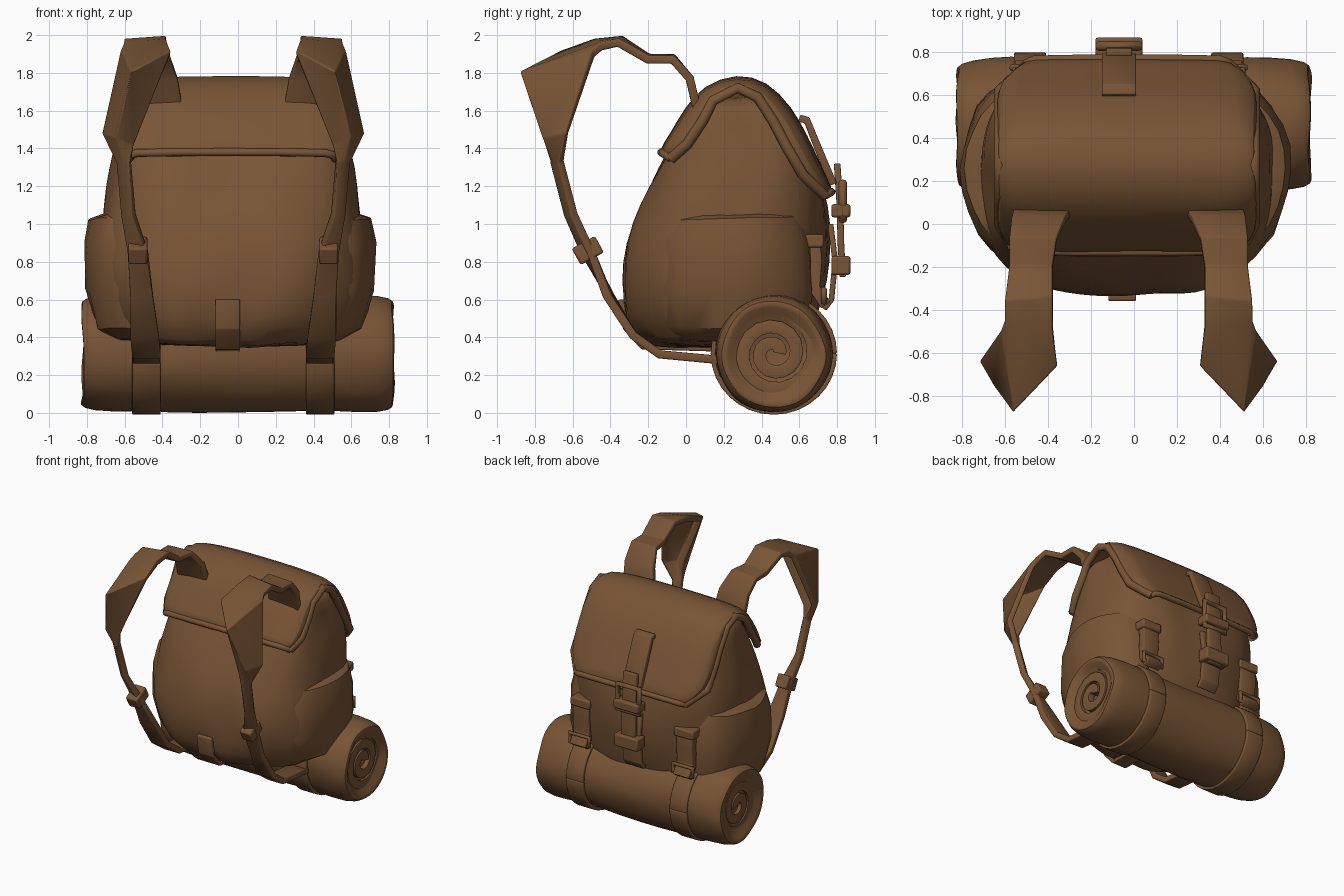
import bpy, bmesh, math
from mathutils import Vector, noise

if "Cube" in bpy.data.objects:
    bpy.data.objects.remove(bpy.data.objects["Cube"])

brown = bpy.data.materials.new("brown_canvas")
brown.use_nodes = True
COLOUR = (0.19, 0.09, 0.036, 1)
brown.diffuse_color = COLOUR
brown.node_tree.nodes["Principled BSDF"].inputs["Base Color"].default_value = COLOUR


def make(name, bm, thick=0, subdiv=0, bevel=0, angle=40):
    bmesh.ops.recalc_face_normals(bm, faces=bm.faces)
    mesh = bpy.data.meshes.new(name)
    bm.to_mesh(mesh)
    bm.free()
    mesh.materials.append(brown)
    mesh.shade_smooth()
    mesh.set_sharp_from_angle(angle=math.radians(angle))
    obj = bpy.data.objects.new(name, mesh)
    bpy.context.collection.objects.link(obj)
    if thick:
        m = obj.modifiers.new("Thickness", "SOLIDIFY")
        m.thickness, m.offset = thick, 0
    if bevel:
        m = obj.modifiers.new("Bevel", "BEVEL")
        m.width, m.segments = bevel, 2
    if subdiv:
        m = obj.modifiers.new("Smooth", "SUBSURF")
        m.levels = m.render_levels = subdiv
    return obj


def loft(name, rows, closed=False, caps=False, wrinkle=0, **kw):
    """Skin a list of equally long point rows."""
    bm = bmesh.new()
    grid = []
    for row in rows:
        pts = [Vector(p) for p in row]
        if wrinkle:
            pts = [p + noise.noise_vector(p * 4.5) * wrinkle for p in pts]
        grid.append([bm.verts.new(p) for p in pts])
    n = len(grid[0])
    for a, b in zip(grid, grid[1:]):
        for i in range(n if closed else n - 1):
            j = (i + 1) % n
            bm.faces.new((a[i], a[j], b[j], b[i]))
    if caps:
        bm.faces.new(grid[0])
        bm.faces.new(grid[-1])
    return make(name, bm, **kw)


def box(name, centre, size, bevel=0.012, tilt=0):
    bm = bmesh.new()
    bmesh.ops.create_cube(bm, size=1)
    bmesh.ops.scale(bm, vec=size, verts=bm.verts)
    obj = make(name, bm, bevel=bevel)
    obj.location = centre
    obj.rotation_euler.x = tilt


def tube(name, pts, radius, cyclic=False):
    cu = bpy.data.curves.new(name, "CURVE")
    cu.dimensions = "3D"
    cu.bevel_depth, cu.bevel_resolution, cu.use_fill_caps = radius, 2, True
    sp = cu.splines.new("POLY")
    sp.points.add(len(pts) - 1)
    for p, co in zip(sp.points, pts):
        p.co = (*co, 1)
    sp.use_cyclic_u = cyclic
    sp.use_smooth = True
    cu.materials.append(brown)
    obj = bpy.data.objects.new(name, cu)
    bpy.context.collection.objects.link(obj)


def oval(cx, hw, y0, y1, z, power=2.8, n=40):
    """Rounded-rectangle ring at one height."""
    pts = []
    for i in range(n):
        a = math.tau * i / n
        c, s = math.cos(a), math.sin(a)
        k = (abs(c) ** power + abs(s) ** power) ** (-1 / power)
        pts.append((cx + hw * c * k, (y0 + y1) / 2 + (y1 - y0) / 2 * s * k, z))
    return pts


# Main bag: height, front, back, half width, squareness
BODY = [(.35, -.1, .55, .48, 2.8), (.38, -.24, .65, .59, 2.8), (.5, -.32, .7, .66, 2.8),
        (.7, -.345, .74, .69, 2.8), (.9, -.32, .76, .69, 2.8), (1.1, -.255, .755, .68, 3),
        (1.3, -.14, .7, .64, 3.4), (1.45, -.06, .63, .61, 4), (1.6, .02, .53, .575, 5), (1.7, .11, .43, .55, 5)]
loft("bag_body", [oval(-.03, w, y0, y1, z, q) for z, y0, y1, w, q in BODY],
     closed=True, caps=True, wrinkle=.035, subdiv=1)

# Side pockets, bulging out of the lower body
for side, cx in (("right", -.53), ("left", .45)):
    rows = [oval(cx, w, .25 - d, .25 + d, z, 2, 24) for z, w, d in
            ((.38, .1, .28), (.45, .21, .38), (.65, .275, .42), (.9, .28, .41), (1.03, .26, .36), (1.06, .17, .3))]
    loft(side + "_pocket", rows, closed=True, caps=True, wrinkle=.02)

# Top flap wrapping from the front over to the back: y, z, side drop
FLAP = [(-.13, 1.38, .06), (-.07, 1.47, .09), (.01, 1.61, .1), (.1, 1.72, .08), (.27, 1.78, .06),
        (.42, 1.74, .08), (.55, 1.61, .11), (.63, 1.46, .11), (.7, 1.3, .09), (.77, 1.17, .04)]
ACROSS = [(-.625, 1), (-.62, .5), (-.58, .12), (-.3, 0), (-.05, 0), (.22, 0), (.5, .12), (.55, .5), (.56, 1)]
rows = []
for i, (y, z, drop) in enumerate(FLAP):
    a, b = FLAP[max(i - 1, 0)], FLAP[min(i + 1, len(FLAP) - 1)]
    tan = Vector((b[0] - a[0], b[1] - a[1])).normalized()
    k = .8 if i == len(FLAP) - 1 else .92 if i == 0 else 1
    rows.append([(x * k, y + tan.y * d * drop, z - tan.x * d * drop) for x, d in ACROSS])
loft("top_flap", rows, thick=.035, subdiv=1, wrinkle=.01)
for side, col in (("right", 0), ("left", -1)):
    tube(side + "_flap_piping", [r[col] for r in rows], .03)
tube("front_flap_piping", rows[0], .022)
tube("back_flap_piping", rows[-1], .022)


def ribbon(name, path, x0, x1, thick=.03):
    loft(name, [[(x0, y, z), (x1, y, z)] for y, z in path], thick=thick, bevel=.006)


def frame(name, x, y, z, w, h, r):
    tube(name, [(x + sx * w, y, z + sz * h) for sx, sz in ((-1, -1), (1, -1), (1, 1), (-1, 1))], r, True)


# Centre closing strap and buckle on the back
MID = -.07
ribbon("flap_strap", [(.6, 1.56), (.64, 1.55), (.7, 1.4), (.78, 1.21)], MID - .08, MID + .08, .04)
ribbon("closing_strap", [(.8, 1.32), (.815, 1.1), (.82, .9), (.83, .72)], MID - .06, MID + .06, .035)
ribbon("lower_tab", [(.765, 1.0), (.79, .8), (.77, .6), (.73, .55)], MID - .08, MID + .08)
frame("buckle", MID, .83, 1.12, .095, .1, .022)
box("buckle_bar", (MID, .82, 1.07), (.22, .1, .07))
box("strap_keeper", (MID, .82, .78), (.21, .1, .1))

# Bedroll: lathed cylinder with rounded, sunken ends
CY, CZ = .465, .315
PROFILE = [(-.76, .05), (-.79, .2), (-.82, .25), (-.835, .28), (-.78, .308), (-.55, .318), (-.48, .3), (-.4, .315),
           (0, .31), (.34, .315), (.42, .3), (.5, .315), (.77, .312), (.825, .275), (.82, .25), (.78, .2), (.74, .05)]
rows = [[(x, CY + r * math.cos(a), CZ + r * math.sin(a))
         for a in (math.tau * i / 32 for i in range(32))] for x, r in PROFILE]
loft("bedroll", rows, closed=True, caps=True, wrinkle=.02, subdiv=1)
for side, s in (("right", -1), ("left", 1)):
    coil = []
    for i in range(36):
        a, r = i * .4, .03 + .2 * i / 35
        coil.append((CY + r * math.cos(a), CZ + r * math.sin(a)))
    loft(side + "_roll_coil", [[(s * .7, y, z), (s * .79, y, z)] for y, z in coil], thick=.07, bevel=.022)

# Shoulder strap edges for the right side: outer, inner and, at the fold, a middle point
STRAP = [((-.56, .06, 1.6), (-.29, .06, 1.6)), ((-.57, .02, 1.77), (-.32, .02, 1.77)),
         ((-.58, -.07, 1.87), (-.36, -.07, 1.88)), ((-.58, -.2, 1.87), (-.38, -.2, 1.88)),
         ((-.6, -.36, 1.96), (-.38, -.34, 1.975)), ((-.6, -.45, 1.94), (-.38, -.48, 1.96)),
         ((-.61, -.49, 1.9), (-.36, -.65, 1.9), (-.56, -.86, 1.8)),
         ((-.7, -.63, 1.48), (-.56, -.7, 1.42), (-.64, -.74, 1.46)),
         ((-.63, -.66, 1.33), (-.57, -.7, 1.33)), ((-.61, -.59, 1.05), (-.55, -.63, 1.05)),
         ((-.58, -.5, .85), (-.48, -.54, .85)), ((-.57, -.42, .62), (-.45, -.4, .62)),
         ((-.57, -.28, .41), (-.42, -.28, .41)), ((-.56, -.14, .31), (-.41, -.14, .31)),
         ((-.56, .18, .28), (-.41, .18, .28))]
RING = [(CY + .322 * math.cos(t), CZ + .312 * math.sin(t)) for t in (math.tau * i / 32 for i in range(33))]
for side, s, shift in (("right", 1, 0), ("left", -1, -.05)):
    rows = []
    for outer, inner, *fold in STRAP:
        mid = Vector(fold[0]) if fold else (Vector(outer) + Vector(inner)) / 2
        rows.append([(p[0] * s + shift, p[1], p[2]) for p in (outer, mid, inner)])
    loft(side + "_shoulder_strap", rows, thick=.045, bevel=.008)
    box(side + "_strap_adjuster", (-.53 * s + shift, -.52, .86), (.1, .14, .1), tilt=.5)
    # Bedroll strap, its hanger on the bag and a small buckle
    x = -.485 * s + shift
    ribbon(side + "_bedroll_strap", RING, x - .075, x + .075, .025)
    ribbon(side + "_strap_hanger", [(.68, .94), (.69, .8), (.68, .66), (.74, .57)], x - .07, x + .07, .06)
    frame(side + "_hanger_buckle", x, .73, .62, .085, .035, .016)
    box(side + "_hanger_loop", (x, .68, .91), (.17, .1, .07))

# Tab at the foot of the front panel
ribbon("front_tab", [(-.345, .6), (-.32, .45), (-.23, .35), (.15, .34)], -.12, .01)
